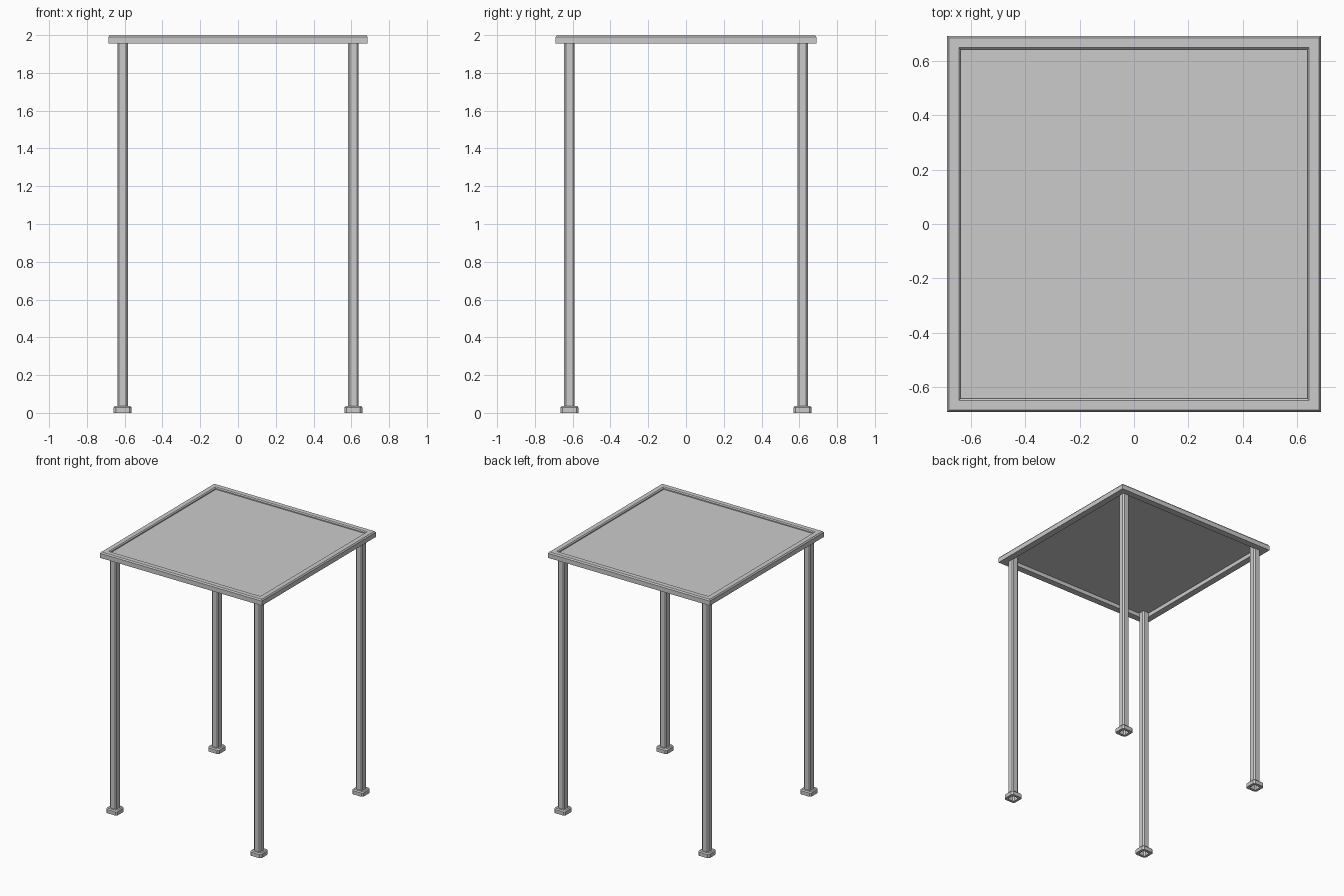
import bpy, bmesh

if "Cube" in bpy.data.objects:
    bpy.data.objects.remove(bpy.data.objects["Cube"])


def ring_points(hx, hy, c, z):
    """Rectangle with half sizes hx, hy; c > 0 chamfers the corners."""
    if c == 0:
        return [(hx, -hy, z), (hx, hy, z), (-hx, hy, z), (-hx, -hy, z)]
    return [(hx, -hy + c, z), (hx, hy - c, z), (hx - c, hy, z), (-hx + c, hy, z),
            (-hx, hy - c, z), (-hx, -hy + c, z), (-hx + c, -hy, z), (hx - c, -hy, z)]


def loft(name, rings, loc=(0, 0, 0), closed=False):
    """Skin a list of (hx, hy, chamfer, z) rings into a flat-shaded mesh."""
    bm = bmesh.new()
    loops = [[bm.verts.new(p) for p in ring_points(*r)] for r in rings]
    pairs = list(zip(loops, loops[1:]))
    if closed:
        pairs.append((loops[-1], loops[0]))
    for a, b in pairs:
        n = len(a)
        for i in range(n):
            j = (i + 1) % n
            bm.faces.new((a[i], a[j], b[j], b[i]))
    me = bpy.data.meshes.new(name)
    bm.to_mesh(me)
    bm.free()
    ob = bpy.data.objects.new(name, me)
    ob.location = loc
    bpy.context.collection.objects.link(ob)
    return ob


X, Y = 0.686, 0.69       # outer half size of the top
PANEL_Z = 1.985

# Rim around the top, chamfered on its upper edges
profile = [(0.0, 1.955), (0.0, 1.99), (0.007, 2.0), (0.043, 2.0),
           (0.05, 1.993), (0.05, 1.955)]
loft("top_rim", [(X - d, Y - d, 0, z) for d, z in profile], closed=True)

# Thin recessed panel, a single sheet facing up
me = bpy.data.meshes.new("top_panel")
me.from_pydata(ring_points(X - 0.05, Y - 0.05, 0, PANEL_Z), [], [(0, 1, 2, 3)])
bpy.context.collection.objects.link(bpy.data.objects.new("top_panel", me))

# Four chamfered legs with collar feet, hollow from below
for sx, side in ((-1, "left"), (1, "right")):
    for sy, end in ((-1, "front"), (1, "back")):
        loc = (sx * 0.611, sy * 0.617, 0)
        loft(f"{end}_{side}_leg",
             [(0.028, 0.028, 0.009, 0.012), (0.028, 0.028, 0.009, PANEL_Z - 0.002)], loc)
        loft(f"{end}_{side}_foot",
             [(0.028, 0.028, 0.009, 0.0), (0.048, 0.048, 0.012, 0.0),
              (0.048, 0.048, 0.012, 0.028), (0.041, 0.041, 0.011, 0.036),
              (0.028, 0.028, 0.009, 0.036)], loc, closed=True)
